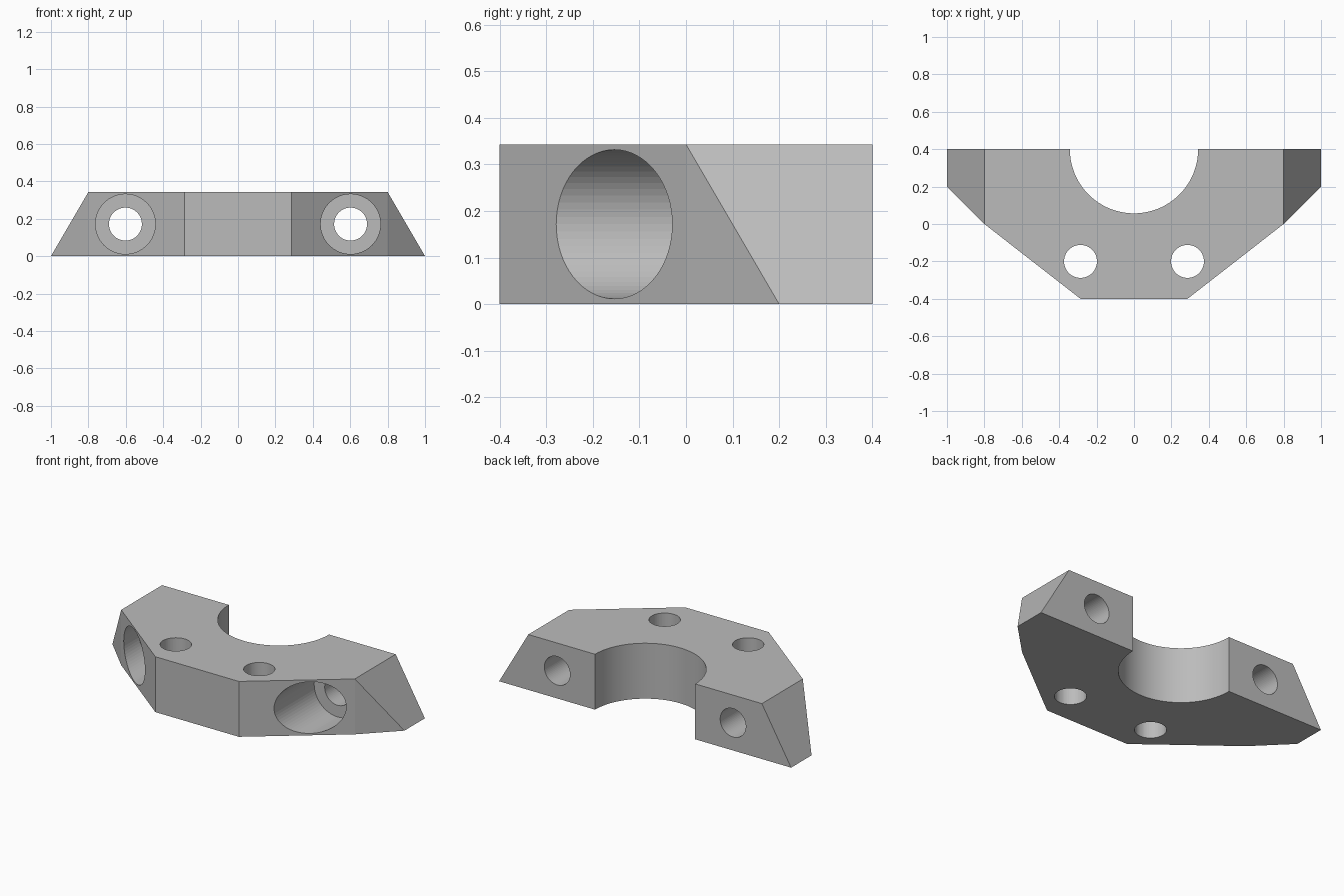
import bpy
import bmesh
import math
from mathutils import Matrix

HEIGHT = 0.343
MID = HEIGHT / 2

cube = bpy.data.objects.get("Cube")
if cube:
    bpy.data.objects.remove(cube, do_unlink=True)

grey = bpy.data.materials.new("plain grey")
grey.use_nodes = True
colour = (0.5, 0.5, 0.5, 1)
grey.diffuse_color = colour
grey.node_tree.nodes["Principled BSDF"].inputs["Base Color"].default_value = colour


def make_object(name, bm):
    mesh = bpy.data.meshes.new(name)
    bm.to_mesh(mesh)
    bm.free()
    obj = bpy.data.objects.new(name, mesh)
    mesh.materials.append(grey)
    bpy.context.collection.objects.link(obj)
    return obj


def drill(body, name, radius, centre, depth, along_y=False, sides=64):
    """Cut a round hole of the given depth, centred on a point."""
    bm = bmesh.new()
    turn = Matrix.Rotation(math.pi / 2, 4, "X") if along_y else Matrix()
    bmesh.ops.create_cone(bm, cap_ends=True, segments=sides, radius1=radius,
                          radius2=radius, depth=depth,
                          matrix=Matrix.Translation(centre) @ turn)
    cutter = make_object(name, bm)
    cutter.hide_render = True
    bpy.context.view_layer.objects.active = body
    mod = body.modifiers.new(name, "BOOLEAN")
    mod.operation = "DIFFERENCE"
    mod.solver = "EXACT"
    mod.object = cutter
    bpy.ops.object.modifier_apply(modifier=mod.name)
    bpy.data.objects.remove(cutter, do_unlink=True)


# Faceted block with sloping ends
lower = [(0.286, -0.4), (0.8, 0), (1, 0.2), (1, 0.4)]
upper = [(0.286, -0.4), (0.8, 0), (0.8, 0.4)]
bm = bmesh.new()
for outline, z in ((lower, 0), (upper, HEIGHT)):
    for x, y in outline:
        for side in (-1, 1):
            bm.verts.new((side * x, y, z))
bmesh.ops.convex_hull(bm, input=bm.verts)
bmesh.ops.dissolve_limit(bm, angle_limit=0.02, verts=bm.verts, edges=bm.edges)
bmesh.ops.recalc_face_normals(bm, faces=bm.faces)
body = make_object("clamp_block", bm)

# Half-round shaft seat in the back
drill(body, "shaft_seat", 0.343, (0, 0.4, MID), 1, sides=128)

# Mounting holes, bolt holes and their counterbores
floor_y = 0.114
for side in (-1, 1):
    drill(body, "mounting_hole", 0.088, (side * 0.286, -0.2, MID), 1)
    drill(body, "counterbore", 0.16, (side * 0.602, floor_y - 0.5, MID), 1, True)
    drill(body, "bolt_hole", 0.088, (side * 0.602, 0, MID), 2, True)

# Smooth bores, crisp edges
bpy.ops.object.select_all(action="DESELECT")
body.select_set(True)
bpy.context.view_layer.objects.active = body
bpy.ops.object.shade_smooth_by_angle(angle=math.radians(5))
